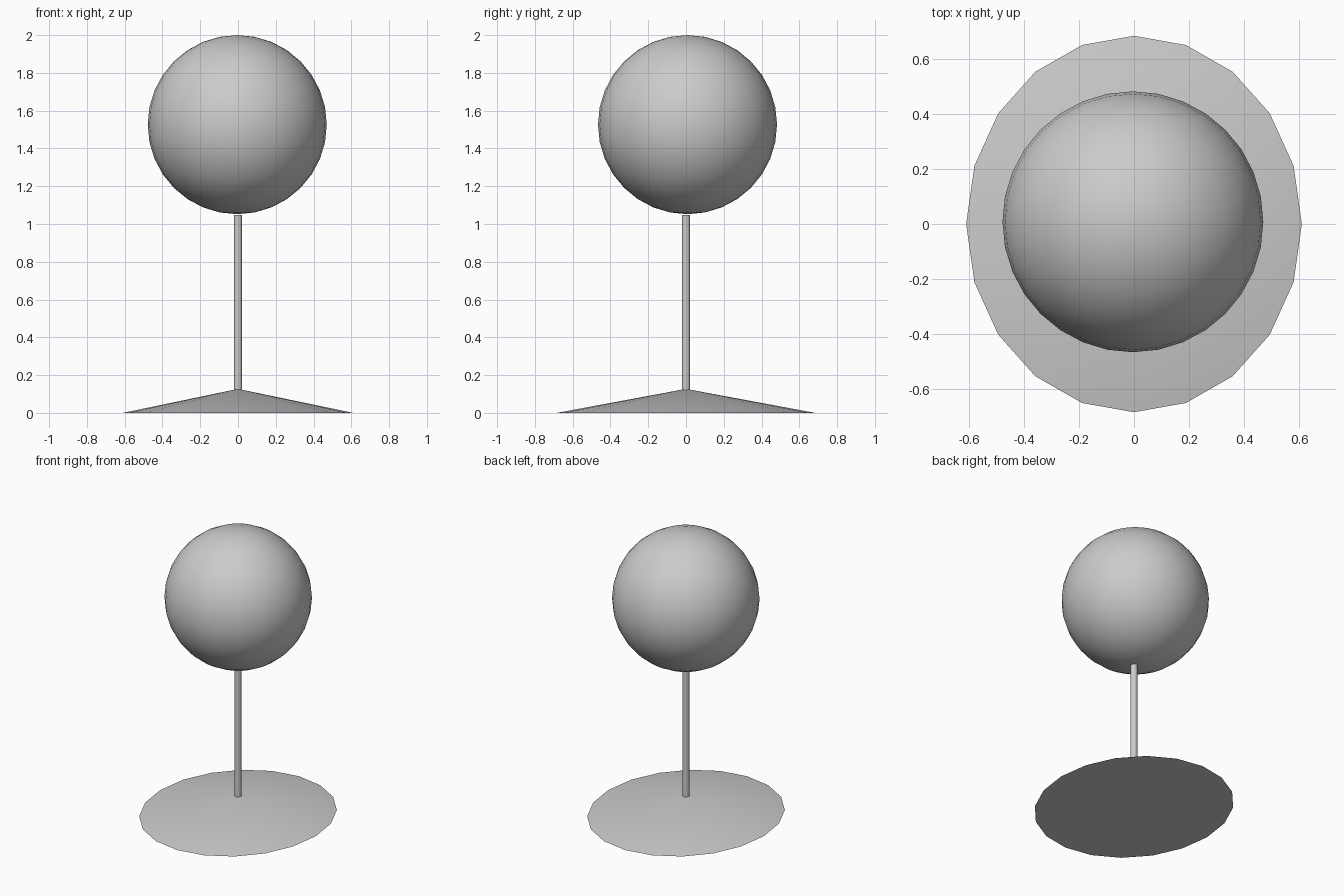
import bpy
import math

default_cube = bpy.data.objects.get("Cube")
if default_cube:
    bpy.data.objects.remove(default_cube, do_unlink=True)

# One plain grey for every part
grey = bpy.data.materials.new("plain_grey")
grey.use_nodes = True
colour = (0.6, 0.6, 0.6, 1)
grey.diffuse_color = colour
grey.node_tree.nodes["Principled BSDF"].inputs["Base Color"].default_value = colour


def finish(name):
    """Name, colour and smooth the part that was just added."""
    part = bpy.context.object
    part.name = name
    part.data.materials.append(grey)
    bpy.ops.object.transform_apply(location=False, rotation=False, scale=True)
    bpy.ops.object.shade_smooth_by_angle(angle=math.radians(30))
    return part


# Shallow oval cone that the stand rests on
base_height = 0.127
bpy.ops.mesh.primitive_cone_add(vertices=20, radius1=1, radius2=0,
                                depth=base_height, location=(0, 0, base_height / 2))
bpy.context.object.scale = (0.61, 0.684, 1)
finish("base")

# Slim upright pole
pole_bottom, pole_top = 0.11, 1.048
bpy.ops.mesh.primitive_cylinder_add(vertices=16, radius=0.022,
                                    depth=pole_top - pole_bottom,
                                    location=(0, 0, (pole_top + pole_bottom) / 2))
finish("pole")

# Large ball, set very slightly off the pole's axis
ball_radius = 0.474
bpy.ops.mesh.primitive_uv_sphere_add(segments=32, ring_count=16, radius=ball_radius,
                                     location=(-0.004, 0.008, 2 - ball_radius))
finish("ball")
